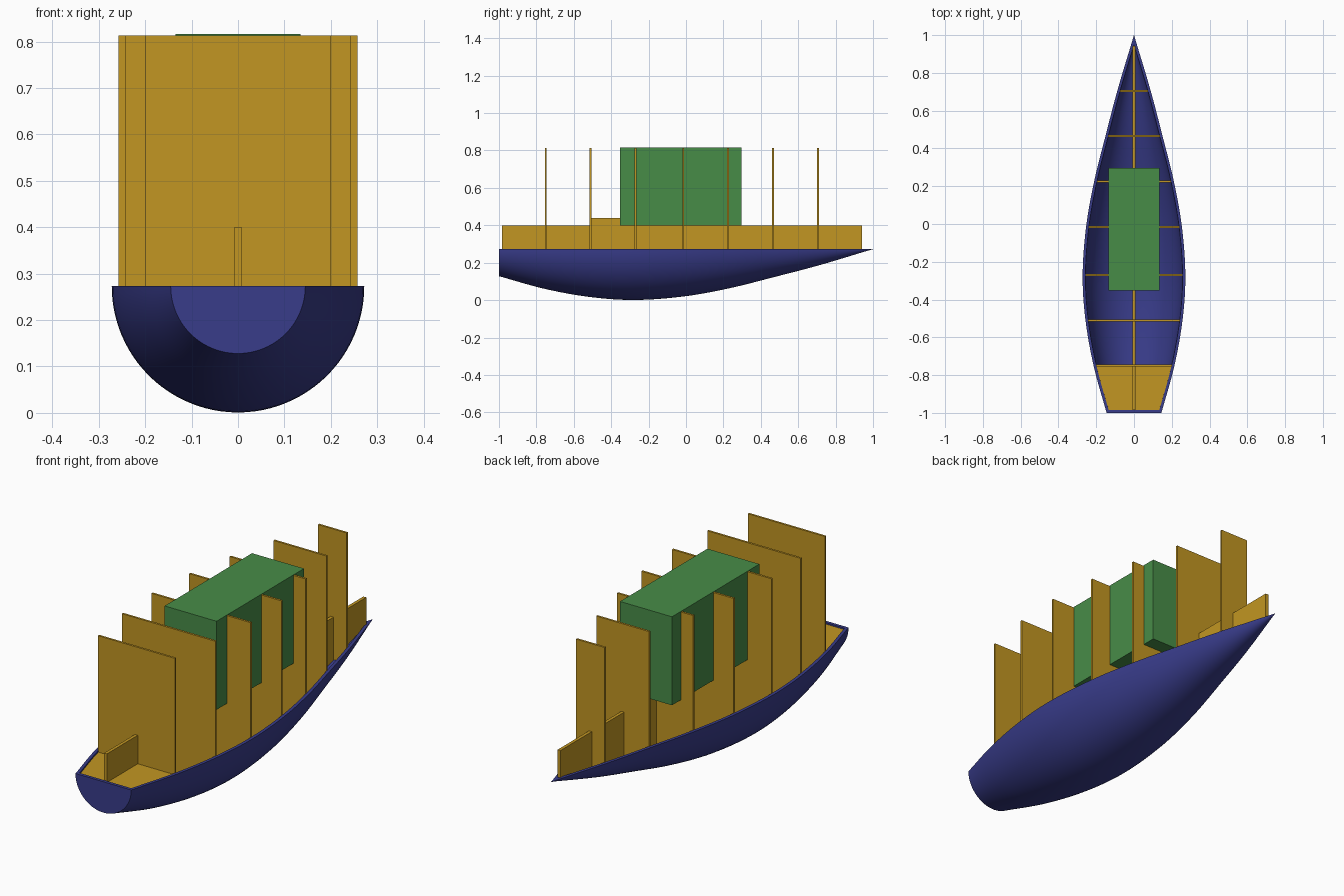
import bpy, bmesh, math

if "Cube" in bpy.data.objects:
    bpy.data.objects.remove(bpy.data.objects["Cube"])

RIM = 0.273      # height of the hull's open edge
WALL = 0.015     # hull thickness
TOP = 0.813      # top of the bulkheads
KNOTS = [(-1, .145), (-.75, .214), (-.5, .258), (-.27, .272), (-.01, .253),
         (.23, .210), (.47, .150), (.71, .087), (1, 0)]


def material(name, rgb):
    m = bpy.data.materials.new(name)
    m.diffuse_color = (*rgb, 1)
    m.use_nodes = True
    m.node_tree.nodes["Principled BSDF"].inputs["Base Color"].default_value = m.diffuse_color
    return m


BLUE = material("hull blue", (.040, .045, .255))
YELLOW = material("timber yellow", (.54, .305, .016))
GREEN = material("cargo green", (.064, .265, .064))


def radius(y):
    """Hull radius along its length, a smooth curve through the knots."""
    k = KNOTS
    slope = lambda i: ((k[min(i + 1, len(k) - 1)][1] - k[max(i - 1, 0)][1]) /
                       (k[min(i + 1, len(k) - 1)][0] - k[max(i - 1, 0)][0]))
    i = max(j for j in range(len(k) - 1) if k[j][0] <= y + 1e-6)
    h = k[i + 1][0] - k[i][0]
    t = (y - k[i][0]) / h
    return max(0, (2*t**3 - 3*t*t + 1) * k[i][1] + (t**3 - 2*t*t + t) * h * slope(i)
               + (3*t*t - 2*t**3) * k[i + 1][1] + (t**3 - t*t) * h * slope(i + 1))


def inner(y):
    return max(radius(y) - WALL, .001)


def finish(bm, name, mat):
    bmesh.ops.recalc_face_normals(bm, faces=bm.faces)
    me = bpy.data.meshes.new(name)
    bm.to_mesh(me)
    bm.free()
    me.materials.append(mat)
    ob = bpy.data.objects.new(name, me)
    bpy.context.collection.objects.link(ob)
    return ob


def plate(name, outline, offset, mat):
    """Extrude a closed outline of 3D points by an offset vector."""
    bm = bmesh.new()
    face = bm.faces.new([bm.verts.new(p) for p in outline])
    ext = bmesh.ops.extrude_face_region(bm, geom=[face])
    bmesh.ops.translate(bm, vec=offset,
                        verts=[v for v in ext["geom"] if isinstance(v, bmesh.types.BMVert)])
    return finish(bm, name, mat)


def box(name, lo, hi, mat):
    x, y, z = lo
    X, Y, Z = hi
    return plate(name, [(x, y, z), (X, y, z), (X, Y, z), (x, Y, z)], (0, 0, Z - z), mat)


# Hull: half-round outer and inner skins, joined by a rim and a flat transom
SEG, STEPS = 48, 64
bm = bmesh.new()


def skin(y0, y1, rad):
    rings = []
    for i in range(STEPS + 1):
        y = y0 + (y1 - y0) * i / STEPS
        r = max(rad(y), .0008)
        rings.append([bm.verts.new((-r * math.cos(math.pi * j / SEG), y,
                                    RIM - r * math.sin(math.pi * j / SEG)))
                      for j in range(SEG + 1)])
    for a, b in zip(rings, rings[1:]):
        for j in range(SEG):
            bm.faces.new((a[j], a[j + 1], b[j + 1], b[j]))
    return rings


outer_rings = skin(-1, 1, radius)
inner_rings = skin(-1 + WALL, .95, inner)
for j in (0, SEG):
    for i in range(STEPS):
        bm.faces.new((outer_rings[i][j], outer_rings[i + 1][j],
                      inner_rings[i + 1][j], inner_rings[i][j]))
for rings, end in ((outer_rings, 0), (outer_rings, -1), (inner_rings, 0), (inner_rings, -1)):
    bm.faces.new(rings[end])
for end in (0, -1):
    bm.faces.new((outer_rings[end][0], outer_rings[end][SEG],
                  inner_rings[end][SEG], inner_rings[end][0]))
hull = finish(bm, "hull", BLUE)
bpy.context.view_layer.objects.active = hull
hull.select_set(True)
bpy.ops.object.shade_smooth_by_angle(angle=math.radians(35))
hull.select_set(False)

# Bulkheads: round below the rim, straight-sided above it
T = .010
for n, y in enumerate((-.75, -.51, -.27, -.015, .225, .465, .705)):
    r = inner(y) + .001
    outline = [(-r, y - T / 2, TOP)]
    outline += [(-r * math.cos(math.pi * j / 32), y - T / 2,
                 RIM - r * math.sin(math.pi * j / 32)) for j in range(33)]
    outline.append((r, y - T / 2, TOP))
    plate(f"bulkhead_{n + 1}", outline, (0, T, 0), YELLOW)

# Keel: long centre plate following the hull floor, with a raised step
K = .0075
ys = [-.984 + 1.926 * i / 40 for i in range(41)]
outline = [(-K, y, RIM - inner(y)) for y in ys] + [(-K, ys[-1], .4), (-K, ys[0], .4)]
plate("keel", outline, (2 * K, 0, 0), YELLOW)
box("keel_step", (-K, -.51, .39), (K, -.27, .44), YELLOW)

# Stern deck: thin floor fitted inside the hull
ys = [-.985 + .24 * i / 10 for i in range(11)]
side = [(inner(y) + .001, y, .256) for y in ys]
plate("stern_deck", side + [(-x, y, z) for x, y, z in reversed(side)], (0, 0, .01), YELLOW)

# Cargo block amidships
box("cargo_block", (-.135, -.352, .4), (.135, .297, .816), GREEN)
